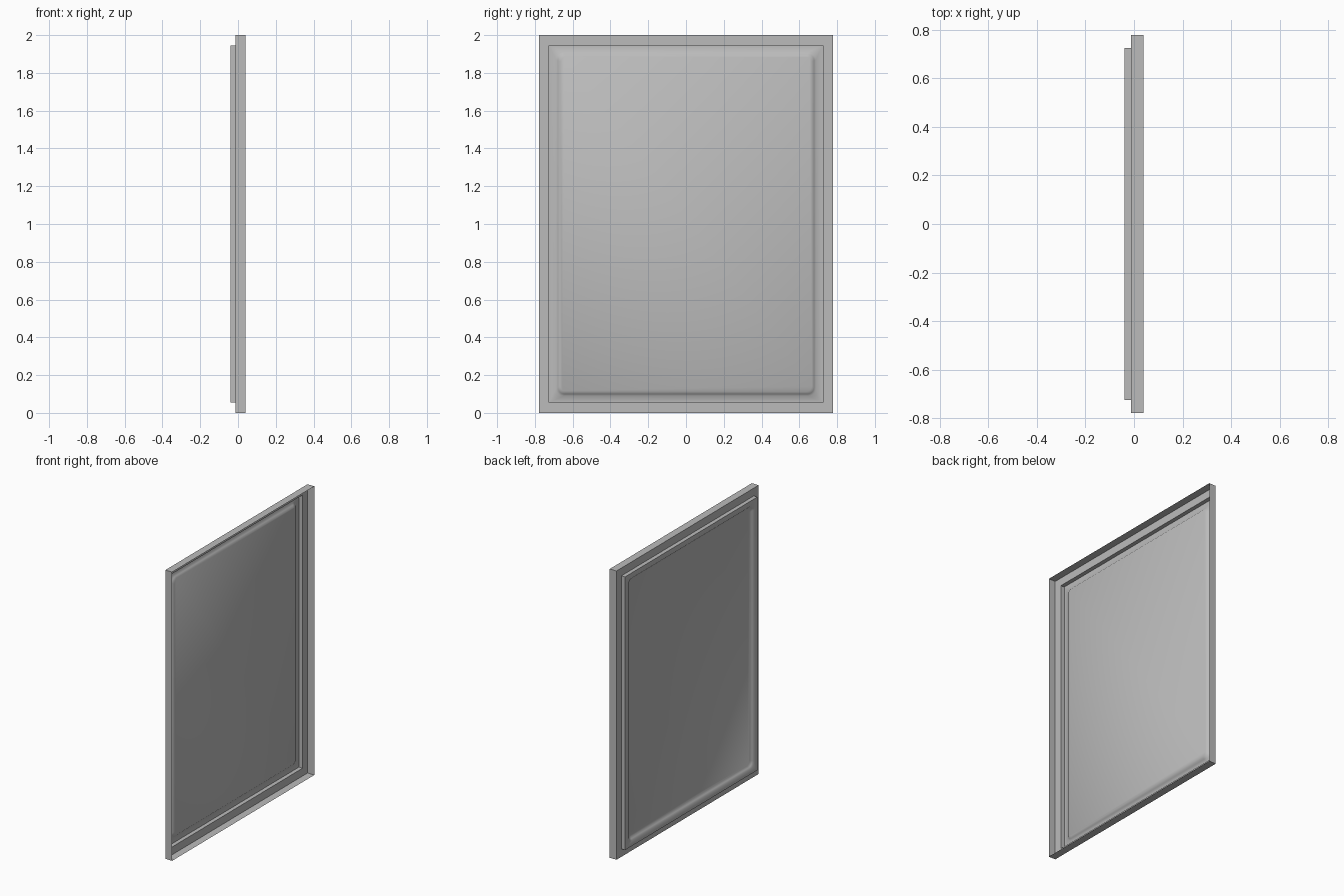
import bpy, bmesh, math

cube = bpy.data.objects.get("Cube")
if cube:
    bpy.data.objects.remove(cube, do_unlink=True)

HALF_W, HALF_H = 0.778, 1.0
RIM_X, FLANGE_X, BACK_X, PANE_X = 0.04, -0.012, -0.04, -0.022
STEP_INSET = 0.054
ARC = 5

grey = bpy.data.materials.new("plain grey")
grey.use_nodes = True
colour = (0.5, 0.5, 0.5, 1)
grey.diffuse_color = colour
grey.node_tree.nodes["Principled BSDF"].inputs["Base Color"].default_value = colour


def ring(bm, x, inset, radius=0.0):
    """Rounded rectangle of vertices facing along x."""
    verts = []
    w, h = HALF_W - inset - radius, HALF_H - inset - radius
    for i, (sy, sz) in enumerate([(1, 1), (-1, 1), (-1, -1), (1, -1)]):
        for k in range(ARC + 1):
            a = math.pi / 2 * (i + k / ARC)
            verts.append(bm.verts.new((x, sy * w + radius * math.cos(a),
                                       HALF_H + sz * h + radius * math.sin(a))))
    return verts


def sheet(name, sections, capped):
    """Open pressed sheet running through a list of rings."""
    bm = bmesh.new()
    rings = [ring(bm, *s) for s in sections]
    n = len(rings[0])
    for a, b in zip(rings, rings[1:]):
        for i in range(n):
            j = (i + 1) % n
            bm.faces.new((a[i], a[j], b[j], b[i]))
    if capped:
        bm.faces.new(rings[-1])
    bmesh.ops.remove_doubles(bm, verts=bm.verts, dist=0.0001)
    bmesh.ops.recalc_face_normals(bm, faces=bm.faces)
    # Turn the sheet so that its open side faces +x
    if sum(f.normal.x * f.calc_area() for f in bm.faces) < 0:
        bmesh.ops.reverse_faces(bm, faces=bm.faces)
    mesh = bpy.data.meshes.new(name)
    bm.to_mesh(mesh)
    bm.free()
    mesh.materials.append(grey)
    obj = bpy.data.objects.new(name, mesh)
    bpy.context.collection.objects.link(obj)
    return obj


# Outer rim wall, flat flange and the step down to the back
sheet("frame", [(RIM_X, 0), (FLANGE_X, 0), (FLANGE_X, STEP_INSET),
                (BACK_X, STEP_INSET)], False)

# Back panel: flat lip, soft slope and slightly raised pane
mid = (BACK_X + PANE_X) / 2
pane = sheet("back_panel", [(BACK_X, STEP_INSET), (BACK_X, 0.09, 0.04),
                            (mid, 0.1, 0.035), (PANE_X, 0.112, 0.03)], True)
bpy.ops.object.select_all(action='DESELECT')
pane.select_set(True)
bpy.context.view_layer.objects.active = pane
bpy.ops.object.shade_smooth_by_angle(angle=math.radians(60))
